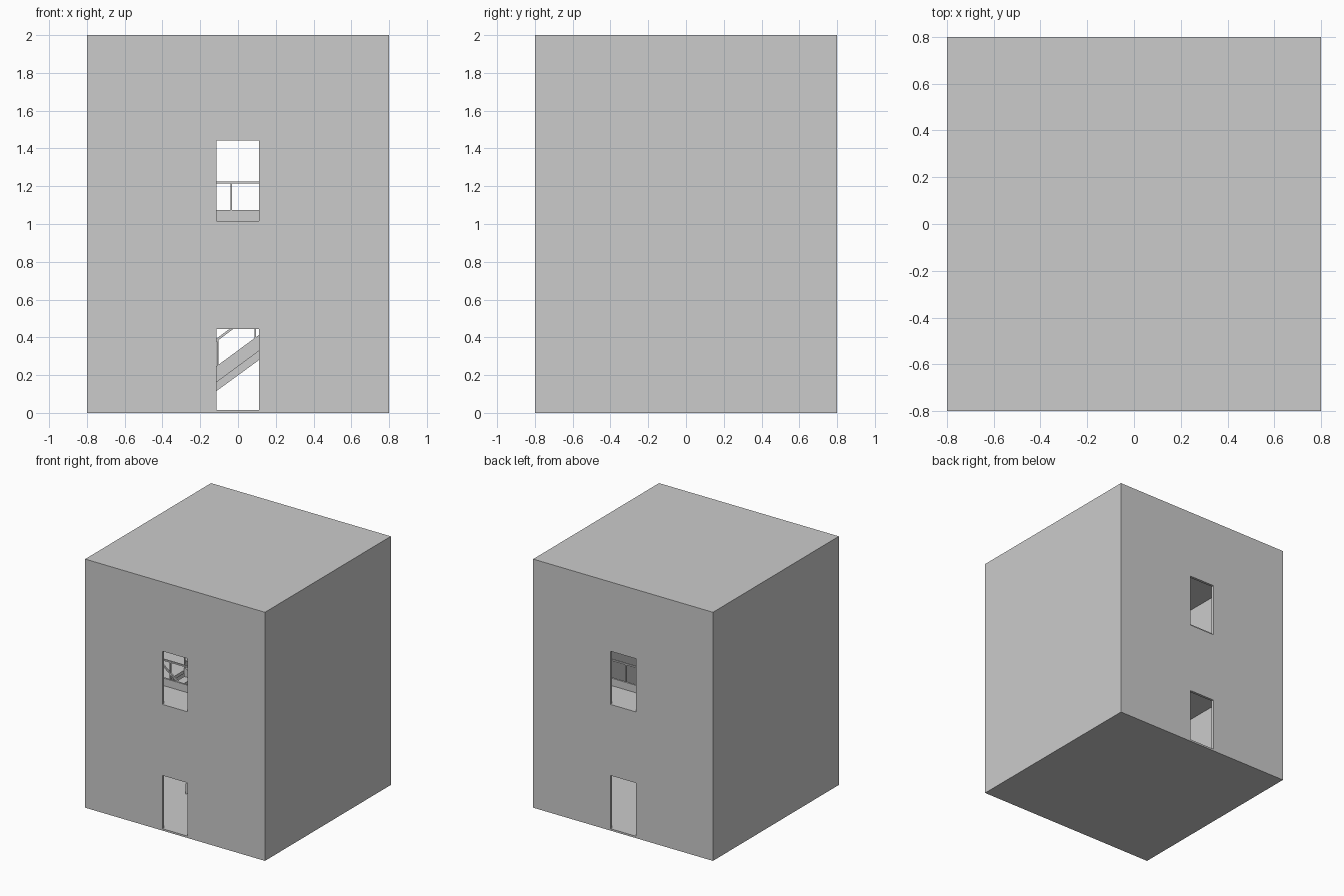
import bpy, bmesh
from mathutils import Vector

if "Cube" in bpy.data.objects:
    bpy.data.objects.remove(bpy.data.objects["Cube"])

# key sizes
W, T = 0.8, 0.02                  # half width, wall thickness
F0, F1, MID = 0.015, 1.015, 0.515 # floor and landing levels
X0, X1 = -0.32, 0.29              # stair foot and landing edge
N = 9                             # treads per flight
RISE, GO = 0.05, (X1 - X0) / N
YI, YO = 0.21, 0.53               # inner flight edge, stairwell edge
ST = 0.015                        # stringer thickness
RAIL = 0.145                      # rail height above stringer


def finish(name, bm):
    bmesh.ops.recalc_face_normals(bm, faces=bm.faces)
    me = bpy.data.meshes.new(name)
    bm.to_mesh(me)
    bm.free()
    ob = bpy.data.objects.new(name, me)
    bpy.context.collection.objects.link(ob)
    return ob


def box(name, lo, hi):
    bm = bmesh.new()
    bmesh.ops.create_cube(bm, size=1)
    for v in bm.verts:
        v.co = Vector([lo[i] + (v.co[i] + 0.5) * (hi[i] - lo[i]) for i in range(3)])
    return finish(name, bm)


def extrude_y(name, profile, y0, y1):
    bm = bmesh.new()
    f = bm.faces.new([bm.verts.new((x, y0, z)) for x, z in profile])
    r = bmesh.ops.extrude_face_region(bm, geom=[f])
    vs = [g for g in r["geom"] if isinstance(g, bmesh.types.BMVert)]
    bmesh.ops.translate(bm, verts=vs, vec=(0, y1 - y0, 0))
    return finish(name, bm)


def bar(name, a, b, r=0.005):
    # square bar between two points
    a, b = Vector(a), Vector(b)
    d = b - a
    bm = bmesh.new()
    bmesh.ops.create_cube(bm, size=1)
    q = d.to_track_quat('Z', 'Y')
    for v in bm.verts:
        p = Vector((v.co.x * 2 * r, v.co.y * 2 * r, v.co.z * d.length))
        v.co = q @ p + (a + b) / 2
    return finish(name, bm)


def railing(name, a, b, n):
    # top rail with n+1 evenly spaced posts; a and b lie on the curb top
    a, b = Vector(a), Vector(b)
    up = Vector((0, 0, RAIL))
    bar(name + "_top_rail", a + up, b + up, 0.006)
    for i in range(n + 1):
        p = a.lerp(b, i / n)
        bar(name + "_post", p - Vector((0, 0, 0.02)), p + up, 0.004)


def flight(name, xa, xb, z, y0, y1):
    # sawtooth steps with sloping soffit, two stringers and two railings
    g = (xb - xa) / N
    prof = [(xa, z)]
    for i in range(N):
        prof += [(xa + i * g, z + (i + 1) * RISE), (xa + (i + 1) * g, z + (i + 1) * RISE)]
    top = z + N * RISE
    prof += [(xb, top - 0.055), (xa + g, z)]
    extrude_y(name + "_steps", prof, y0 + ST, y1 - ST)
    base, end = z + 0.08, z + 0.08 + N * RISE
    side = [(xa, base - 0.085), (xb, end - 0.085), (xb, end), (xa, base)]
    for y in (y0, y1 - ST):
        extrude_y(name + "_stringer", side, y, y + ST)
        m = y + ST / 2
        railing(name, (xa + g * 0.2, m, base), (xb, m, end), 3)


# building shell, hollowed by room, stairwell and doorway cutters
shell = box("building_shell", (-W, -W, 0), (W, W, 2))
I = W - T
cutters = [
    box("lower_room_cutter", (-I, -I, F0), (I, I, 0.99)),
    box("upper_room_cutter", (-I, -I, F1), (I, I, 1.945)),
    box("stairwell_cutter", (X0, -YO, 0.9), (I, YO, 1.2)),
]
for z in (F0, F1):
    cutters.append(box("doorway_cutter", (-0.113, -1, z), (0.111, 1, z + 0.428)))
for c in cutters:
    c.hide_render = True
    m = shell.modifiers.new("cut", 'BOOLEAN')
    m.operation, m.solver, m.object = 'DIFFERENCE', 'EXACT', c
bpy.context.view_layer.update()
dg = bpy.context.evaluated_depsgraph_get()
cut_mesh = bpy.data.meshes.new_from_object(shell.evaluated_get(dg))
shell.modifiers.clear()
shell.data = cut_mesh
for c in cutters:
    bpy.data.objects.remove(c)

# central lower flight and the half landing
flight("central_flight", X0, X1, F0, -YI, YI)
box("half_landing", (X1, -YO, MID - 0.03), (I, YO, MID))

# two upper flights returning on either side, with landing edges and stairwell curbs
for s in (-1, 1):
    ya, yb = sorted((s * (YI + 0.002), s * YO))
    flight("side_flight", X1, X0, MID, ya, yb)
    c0, c1 = sorted((s * (YO - ST), s * YO))
    mid = (c0 + c1) / 2
    box("landing_curb", (X1, c0, MID - 0.025), (I, c1, MID + 0.06))
    railing("landing_railing", (X1 + 0.02, mid, MID + 0.06), (I - 0.01, mid, MID + 0.06), 2)
    box("stairwell_curb", (X0, c0, 0.99), (I, c1, F1 + 0.06))
    railing("stairwell_railing", (-0.235, mid, F1 + 0.06), (0.765, mid, F1 + 0.06), 5)
    bar("stairwell_railing_end", (X0, mid, F1 + 0.06 + RAIL), (-0.235, mid, F1 + 0.06 + RAIL), 0.006)
    bar("stairwell_end_post", (X0 + 0.005, mid, F1), (X0 + 0.005, mid, F1 + 0.06 + RAIL), 0.004)

# curb and railing at the stairwell head, between the upper flights
box("head_curb", (X0 - ST, -YI, 0.99), (X0, YI, F1 + 0.06))
railing("head_railing", (X0 - ST / 2, -YI, F1 + 0.06), (X0 - ST / 2, YI, F1 + 0.06), 2)
